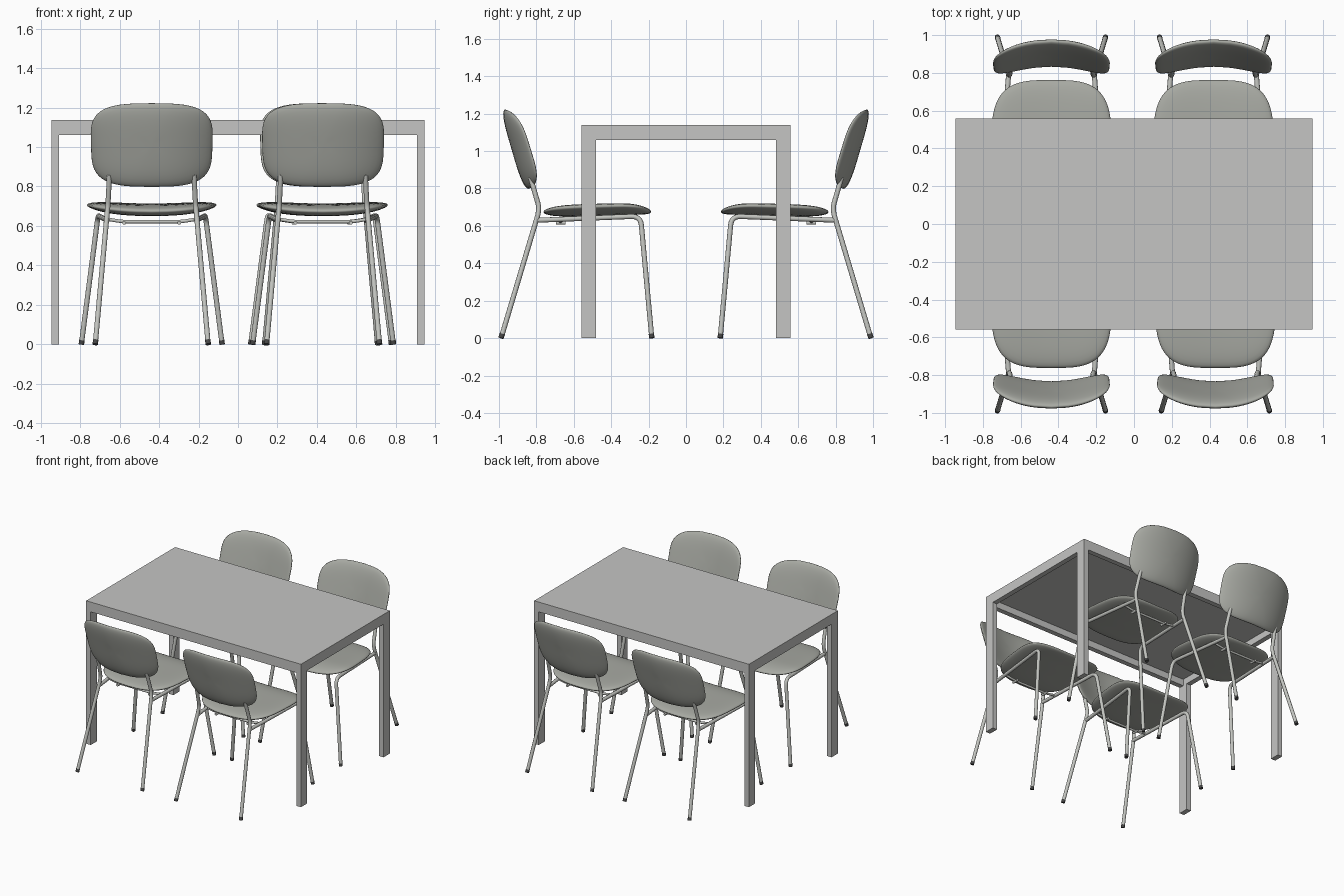
import bpy, bmesh, math
from mathutils import Vector

if "Cube" in bpy.data.objects:
    bpy.data.objects.remove(bpy.data.objects["Cube"])


def material(name, rgb):
    m = bpy.data.materials.new(name)
    m.diffuse_color = (*rgb, 1)
    m.use_nodes = True
    m.node_tree.nodes["Principled BSDF"].inputs["Base Color"].default_value = m.diffuse_color
    return m


TABLE = material("table_light_grey", (0.56, 0.56, 0.55))
PAD = material("pad_warm_grey", (0.39, 0.40, 0.365))
METAL = material("frame_pale_grey", (0.55, 0.56, 0.53))
RUBBER = material("foot_dark_grey", (0.06, 0.06, 0.06))


def add(name, mesh, mat=None, loc=(0, 0, 0), rot=0):
    if mat:
        mesh.materials.clear()
        mesh.materials.append(mat)
    ob = bpy.data.objects.new(name, mesh)
    bpy.context.collection.objects.link(ob)
    ob.location = loc
    ob.rotation_euler.z = rot
    return ob


def box(name, lo, hi, mat):
    bm = bmesh.new()
    bmesh.ops.create_cube(bm, size=1)
    for v in bm.verts:
        v.co = [l + (c + 0.5) * (h - l) for c, l, h in zip(v.co, lo, hi)]
    me = bpy.data.meshes.new(name)
    bm.to_mesh(me)
    bm.free()
    add(name, me, mat)


def pad_mesh(name, place, n, seg=64, rings=10):
    """Cushion with a superellipse outline; place(a, b, h) bends it into shape."""
    bm = bmesh.new()

    def ring(r, side):
        h = side * math.sqrt(max(0, 1 - r ** 4))
        out = []
        for i in range(seg):
            t = 2 * math.pi * i / seg
            c, s = math.cos(t), math.sin(t)
            a = r * math.copysign(abs(c) ** (2 / n), c)
            b = r * math.copysign(abs(s) ** (2 / n), s)
            out.append(bm.verts.new(place(a, b, h)))
        return out

    radii = [math.sin(math.pi / 2 * k / rings) for k in range(1, rings)]
    loops = [ring(r, 1) for r in radii] + [ring(1, 0)] + [ring(r, -1) for r in reversed(radii)]
    for p, q in zip(loops, loops[1:]):
        for i in range(seg):
            j = (i + 1) % seg
            bm.faces.new((p[i], p[j], q[j], q[i]))
    for loop, side in ((loops[0], 1), (loops[-1], -1)):
        c = bm.verts.new(place(0, 0, side))
        for i in range(seg):
            bm.faces.new((c, loop[i], loop[(i + 1) % seg]))
    bmesh.ops.recalc_face_normals(bm, faces=bm.faces)
    for f in bm.faces:
        f.smooth = True
    me = bpy.data.meshes.new(name)
    bm.to_mesh(me)
    bm.free()
    me.materials.append(PAD)
    return me


def fillet(points, r):
    """Round the inner corners of a path."""
    pts = [Vector(p) for p in points]
    out = [pts[0]]
    for a, b, c in zip(pts, pts[1:], pts[2:]):
        p = b + (a - b).normalized() * r
        q = b + (c - b).normalized() * r
        out += [p.lerp(b, t / 6).lerp(b.lerp(q, t / 6), t / 6) for t in range(7)]
    return out + [pts[-1]]


def tubes_mesh(name, paths, radius, mat):
    cu = bpy.data.curves.new(name, 'CURVE')
    cu.dimensions = '3D'
    cu.bevel_depth = radius
    cu.bevel_resolution = 3
    cu.use_fill_caps = True
    for path in paths:
        sp = cu.splines.new('POLY')
        sp.points.add(len(path) - 1)
        for p, co in zip(sp.points, path):
            p.co = (*co, 1)
    tmp = bpy.data.objects.new(name, cu)
    bpy.context.collection.objects.link(tmp)
    me = bpy.data.meshes.new_from_object(tmp.evaluated_get(bpy.context.evaluated_depsgraph_get()))
    bpy.data.objects.remove(tmp)
    me.shade_smooth()
    me.set_sharp_from_angle(angle=math.radians(50))
    me.materials.clear()
    me.materials.append(mat)
    return me


def both(path):
    return [[(s * x, y, z) for x, y, z in path] for s in (-1, 1)]


# Table: flush top, aprons and flat-section legs
X, Y, T, U, A = 0.946, 0.559, 1.138, 1.113, 1.06
LX, LY = 0.906, 0.48
box("table_top", (-X, -Y, U), (X, Y, T), TABLE)
for s, side in ((-1, "front"), (1, "back")):
    ys = sorted((s * (Y - 0.04), s * Y))
    box(side + "_apron", (-LX, ys[0], A), (LX, ys[1], U), TABLE)
for s, side in ((-1, "left"), (1, "right")):
    xs = sorted((s * LX, s * X))
    box(side + "_apron", (xs[0], -LY, A), (xs[1], LY, U), TABLE)
    for q, end in ((-1, "front"), (1, "back")):
        ys = sorted((q * LY, q * Y))
        box(f"{end}_{side}_table_leg", (xs[0], ys[0], 0), (xs[1], ys[1], U), TABLE)


# Chair cushions: dished seat with a soft front edge, wrapped backrest
def seat_shape(a, b, h):
    z = 0.682 + 0.008 * b - 0.05 * max(0, b - 0.45) ** 2 + 0.022 * a * a + 0.029 * h
    return ((0.322 + 0.026 * b) * a, -0.474 + 0.288 * b, z)


def back_shape(a, b, h):
    y = -0.905 - 0.062 * b + 0.07 * a * a + 0.028 * h
    return ((0.308 + 0.006 * b) * a, y, 1.01 + b * (0.212 - 0.012 * a * a))


# Chair frame: rear legs rising to the backrest, front legs bending into seat rails
rear = fillet([(0.285, -0.985, 0.012), (0.226, -0.79, 0.665), (0.222, -0.787, 0.705),
               (0.214, -0.832, 0.86)], 0.018)
front = fillet([(0.355, -0.184, 0.012), (0.272, -0.243, 0.652), (0.226, -0.80, 0.63)], 0.05)
bar = fillet([(-0.235, -0.67, 0.636), (-0.15, -0.67, 0.622), (0.15, -0.67, 0.622),
              (0.235, -0.67, 0.636)], 0.03)
clip = [(0.14, -0.695, 0.616), (0.14, -0.645, 0.616)]
rear_foot = [(0.2863, -0.9895, 0.0), (0.284, -0.982, 0.022)]
front_foot = [(0.3567, -0.183, 0.0), (0.3537, -0.185, 0.022)]
chair = {
    "seat": pad_mesh("seat", seat_shape, 3.4),
    "backrest": pad_mesh("backrest", back_shape, 3.8),
    "rear_legs": tubes_mesh("rear_legs", both(rear), 0.0135, METAL),
    "front_legs": tubes_mesh("front_legs", both(front), 0.0135, METAL),
    "seat_crossbar": tubes_mesh("seat_crossbar", [bar], 0.009, METAL),
    "crossbar_clips": tubes_mesh("crossbar_clips", both(clip), 0.01, METAL),
    "feet": tubes_mesh("feet", both(rear_foot) + both(front_foot), 0.0145, RUBBER),
}

# Four chairs, the back pair turned round to face the table
for place, x, rot in (("front_left", -0.437, 0), ("front_right", 0.431, 0),
                      ("back_left", -0.437, math.pi), ("back_right", 0.421, math.pi)):
    for part, me in chair.items():
        add(f"{place}_{part}", me, None, (x, 0, 0), rot)
